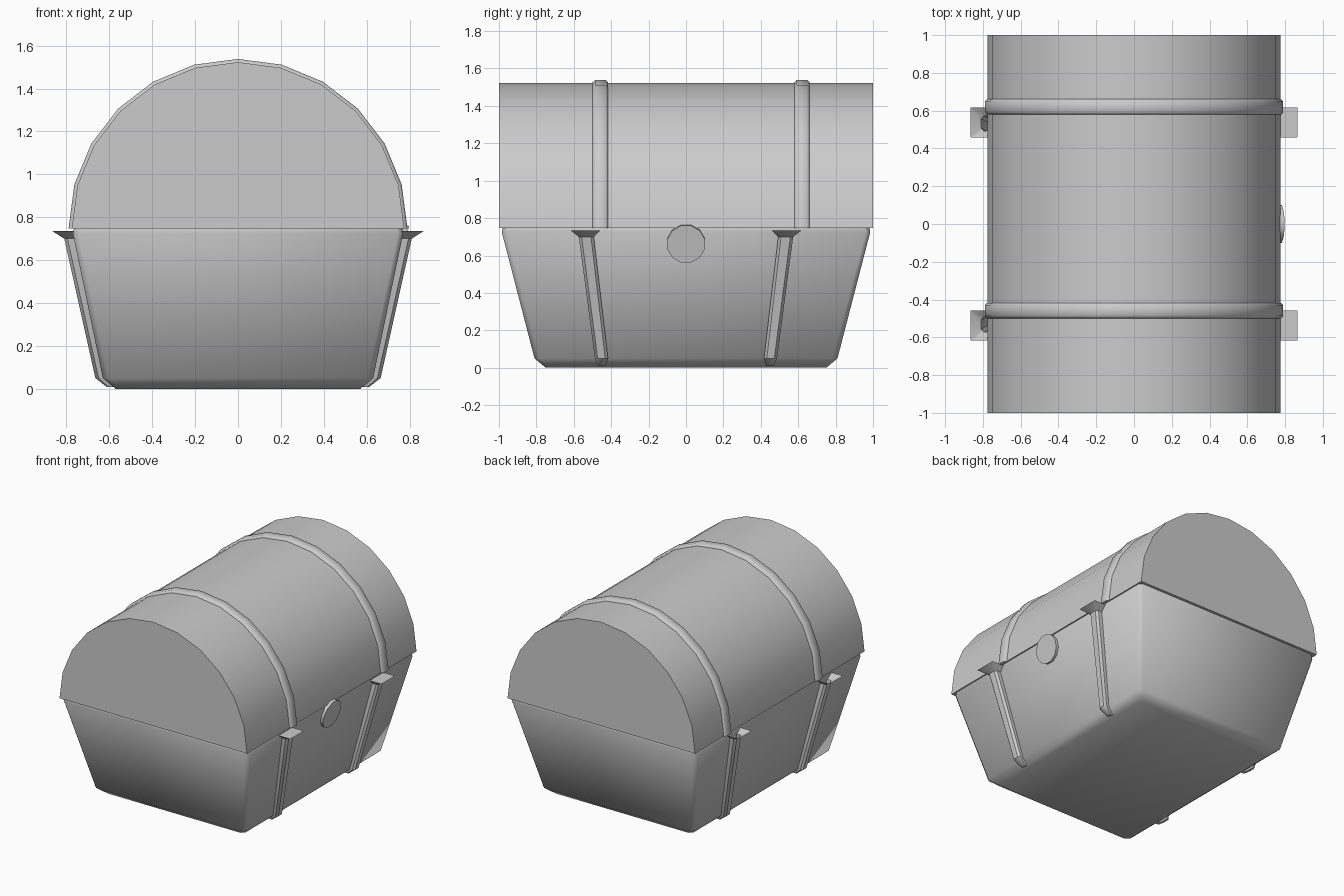
import bpy, bmesh
from math import sin, cos, pi, radians

if "Cube" in bpy.data.objects:
    bpy.data.objects.remove(bpy.data.objects["Cube"])


def loft(name, rings, start=True, end=True, angle=40):
    """Skin a series of equal-length closed rings, with optional end caps."""
    bm = bmesh.new()
    rows = [[bm.verts.new(p) for p in ring] for ring in rings]
    n = len(rows[0])
    for a, b in zip(rows, rows[1:]):
        for i in range(n):
            j = (i + 1) % n
            bm.faces.new((a[i], a[j], b[j], b[i]))
    if start:
        bm.faces.new(rows[0][::-1])
    if end:
        bm.faces.new(rows[-1])
    bmesh.ops.recalc_face_normals(bm, faces=bm.faces)
    me = bpy.data.meshes.new(name)
    bm.to_mesh(me)
    bm.free()
    ob = bpy.data.objects.new(name, me)
    bpy.context.collection.objects.link(ob)
    bpy.ops.object.select_all(action='DESELECT')
    ob.select_set(True)
    bpy.context.view_layer.objects.active = ob
    bpy.ops.object.shade_smooth_by_angle(angle=radians(angle))
    return ob


# Tapered base with chamfered corners and bottom edge
def rect(x, y, z, c=0.025):
    return [(x, c - y, z), (x, y - c, z), (x - c, y, z), (c - x, y, z),
            (-x, y - c, z), (-x, c - y, z), (c - x, -y, z), (x - c, -y, z)]


loft("chest_base", [rect(0.57, 0.75, 0), rect(0.63, 0.81, 0.05),
                    rect(0.77, 0.985, 0.725), rect(0.765, 0.98, 0.75)], angle=55)

# Half-round lid, a half of a 24-sided cylinder
ARC = [i * pi / 12 for i in range(13)]
HINGE = 0.748
loft("chest_lid", [[(0.775 * cos(a), y, HINGE + 0.775 * sin(a)) for a in ARC]
                   for y in (-1, 1)])

# Two raised bands over the lid
band = [(-0.041, 0.755), (-0.041, 0.778), (-0.028, 0.79),
        (0.028, 0.79), (0.041, 0.778), (0.041, 0.755)]
for label, y in (("front", -0.458), ("back", 0.62)):
    loft(f"{label}_lid_band",
         [[(r * cos(a), y + dy, HINGE + r * sin(a)) for dy, r in band] for a in ARC],
         angle=50)

# Four sloping straps on the base, each flaring at the top
# (z, y centre, inner x, outer x, half width, chamfer)
strap = [(0.008, 0.45, 0.56, 0.61, 0.018, 0.006),
         (0.05, 0.452, 0.60, 0.665, 0.035, 0.015),
         (0.70, 0.533, 0.74, 0.81, 0.04, 0.015),
         (0.735, 0.538, 0.74, 0.865, 0.08, 0.002)]
for side, sx in (("right", 1), ("left", -1)):
    for end, sy in (("front", -1), ("back", 1)):
        rings = []
        for z, y, xi, xo, w, c in strap:
            rings.append([(sx * x, sy * y + dy, z) for x, dy in
                          ((xi, -w), (xo - c, -w), (xo, c - w),
                           (xo, w - c), (xo - c, w), (xi, w))])
        # the flares on the left are open on top
        loft(f"{end}_{side}_strap", rings, end=(sx > 0))

# Round lock plate lying on the sloping right wall
tilt = radians(11.7)
disc = []
for d in (-0.02, 0.02):
    ring = []
    for i in range(12):
        a = (i + 0.5) * pi / 6
        up = 0.104 * sin(a)
        ring.append((0.757 + d * cos(tilt) + up * sin(tilt), 0.104 * cos(a),
                     0.665 - d * sin(tilt) + up * cos(tilt)))
    disc.append(ring)
loft("lock_plate", disc)
